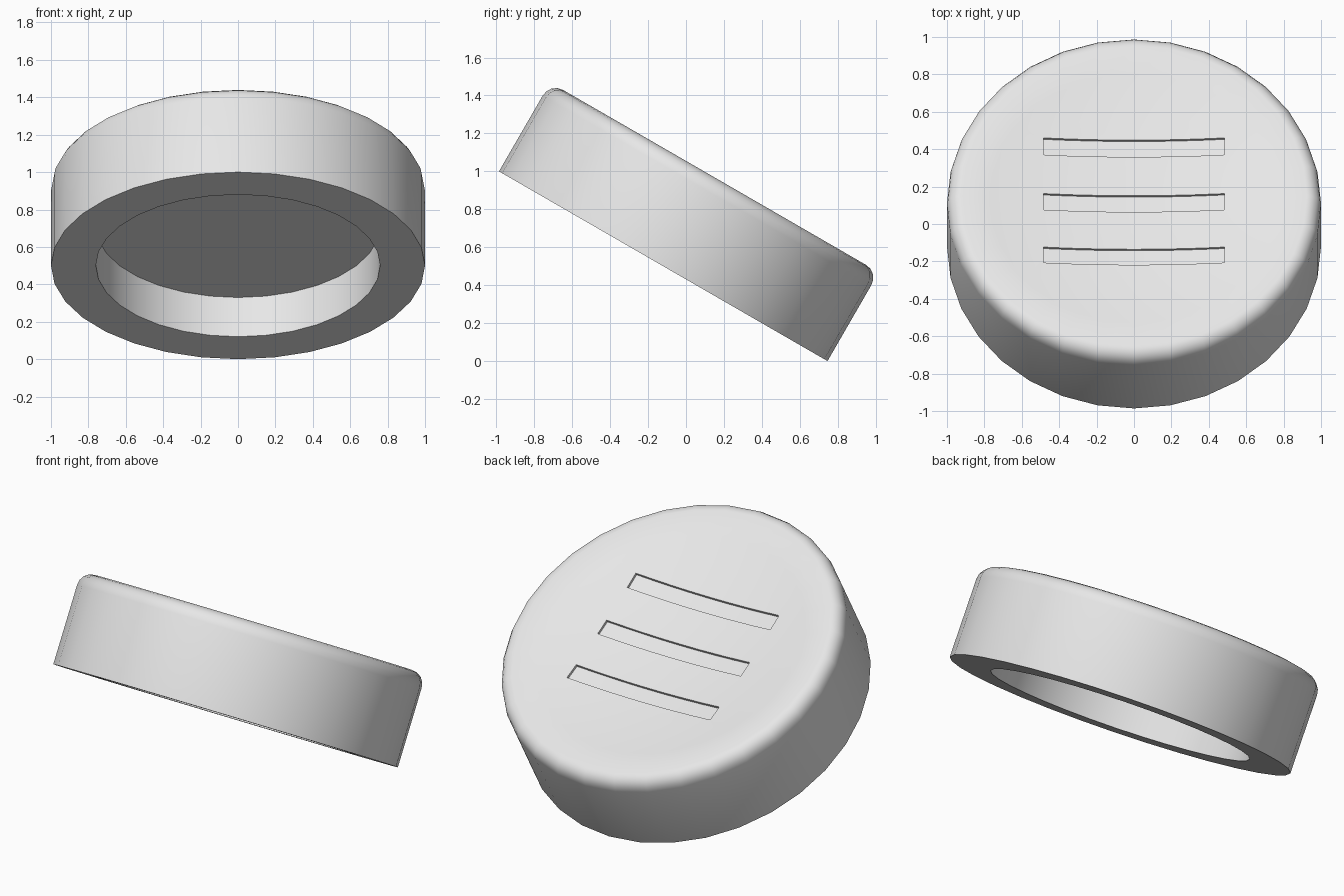
import bpy, bmesh, math
from mathutils import Matrix, Vector

if "Cube" in bpy.data.objects:
    bpy.data.objects.remove(bpy.data.objects["Cube"])

SIDES = 32
TILT = Matrix.Translation((0, -0.12, 0.5)) @ Matrix.Rotation(math.radians(-30), 4, "X")


def dish(r):
    """Height of the shallow hollow in the top face at radius r."""
    return 0.455 + 0.1 * r * r


def new_object(name, bm):
    bmesh.ops.recalc_face_normals(bm, faces=bm.faces)
    mesh = bpy.data.meshes.new(name)
    bm.to_mesh(mesh)
    bm.free()
    obj = bpy.data.objects.new(name, mesh)
    bpy.context.collection.objects.link(obj)
    return obj


# Grey finish
grey = bpy.data.materials.new("light grey")
grey.use_nodes = True
color = (0.8, 0.8, 0.8, 1)
grey.diffuse_color = color
grey.node_tree.nodes["Principled BSDF"].inputs["Base Color"].default_value = color

# Round body: underside recess, flat rim, wall, rounded edge, dished top
profile = [(0, 0.242), (0.76, 0.242), (0.76, 0), (1, 0), (1, 0.46)]
for a in (22.5, 45, 67.5):
    t = math.radians(a)
    profile.append((0.925 + 0.075 * math.cos(t), 0.46 + 0.08 * math.sin(t)))
profile += [(r, dish(r)) for r in (0.925, 0.77, 0.62, 0.46, 0.31, 0.15, 0)]

bm = bmesh.new()
verts = [bm.verts.new((r, 0, z)) for r, z in profile]
edges = [bm.edges.new(pair) for pair in zip(verts, verts[1:])]
bmesh.ops.spin(bm, geom=verts + edges, cent=(0, 0, 0), axis=(0, 0, 1),
               angle=math.tau, steps=SIDES, use_merge=True)
bmesh.ops.remove_doubles(bm, verts=bm.verts, dist=0.0001)
body = new_object("round_body", bm)
body.data.materials.append(grey)


# Shallow slots whose floors follow the dished top
def slot_cutter(name, y):
    bm = bmesh.new()
    bmesh.ops.create_cube(bm, size=1)
    bmesh.ops.scale(bm, vec=(0.97, 0.1, 0.3), verts=bm.verts)
    for i in range(1, 8):
        bmesh.ops.bisect_plane(bm, geom=bm.verts[:] + bm.edges[:] + bm.faces[:],
                               plane_co=(0.97 * (i / 8 - 0.5), 0, 0), plane_no=(1, 0, 0))
    for v in bm.verts:
        v.co.y += y
        v.co.z = 0.8 if v.co.z > 0 else dish(v.co.xy.length) - 0.015
    return new_object(name, bm)


cutters = []
for i, y in enumerate((-0.335, 0, 0.335)):
    cutter = slot_cutter(f"slot_cutter_{i + 1}", y)
    cutter.hide_render = True
    mod = body.modifiers.new("slot", "BOOLEAN")
    mod.operation, mod.solver, mod.object = "DIFFERENCE", "EXACT", cutter
    cutters.append(cutter)

# Apply the cuts, then tilt the finished body
bpy.context.view_layer.objects.active = body
body.select_set(True)
for mod in list(body.modifiers):
    bpy.ops.object.modifier_apply(modifier=mod.name)
for cutter in cutters:
    bpy.data.objects.remove(cutter)
body.data.transform(TILT)
bpy.ops.object.shade_smooth_by_angle(angle=math.radians(30))
